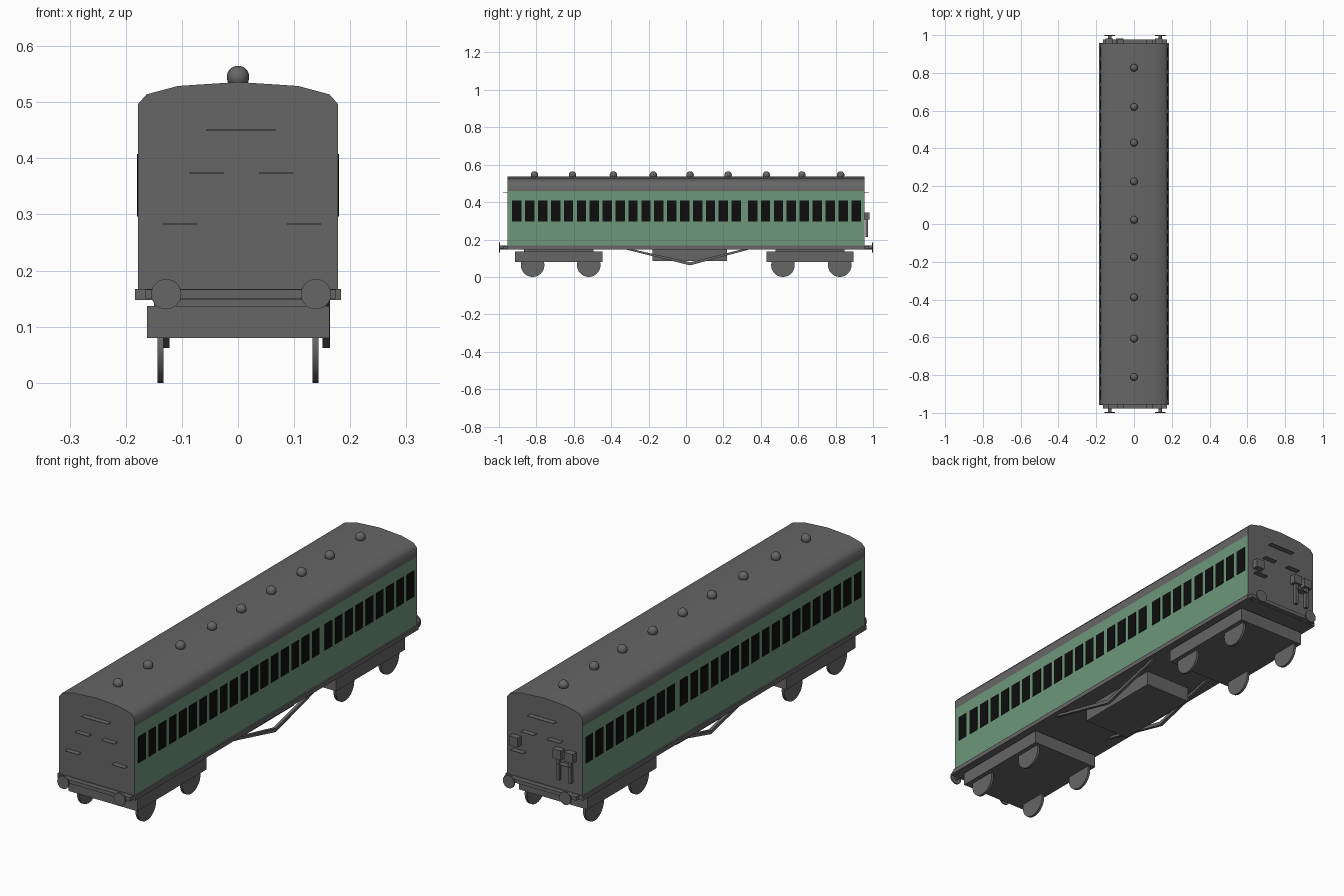
import bpy, bmesh, math
from mathutils import Matrix, Vector

cube = bpy.data.objects.get("Cube")
if cube:
    bpy.data.objects.remove(cube, do_unlink=True)


def material(name, rgb):
    m = bpy.data.materials.new(name)
    m.use_nodes = True
    m.diffuse_color = (*rgb, 1)
    m.node_tree.nodes["Principled BSDF"].inputs["Base Color"].default_value = (*rgb, 1)
    return m


GREY = material("dark grey", (0.133, 0.133, 0.133))
GREEN = material("coach green", (0.155, 0.305, 0.195))
BLACK = material("window black", (0.004, 0.004, 0.004))


def finish(name, bm, mats=(GREY,), smooth=None):
    bmesh.ops.recalc_face_normals(bm, faces=bm.faces)
    mesh = bpy.data.meshes.new(name)
    bm.to_mesh(mesh)
    bm.free()
    for m in mats:
        mesh.materials.append(m)
    ob = bpy.data.objects.new(name, mesh)
    bpy.context.collection.objects.link(ob)
    if smooth:
        bpy.ops.object.select_all(action='DESELECT')
        ob.select_set(True)
        bpy.context.view_layer.objects.active = ob
        bpy.ops.object.shade_smooth_by_angle(angle=math.radians(smooth))
    return ob


def add_box(bm, x, y, z):
    """Box from (low, high) pairs."""
    size = [b - a for a, b in (x, y, z)]
    mid = [(a + b) / 2 for a, b in (x, y, z)]
    bmesh.ops.create_cube(bm, size=1, matrix=Matrix.Translation(mid) @ Matrix.Diagonal((*size, 1)))


def box(name, x, y, z, mat=GREY):
    bm = bmesh.new()
    add_box(bm, x, y, z)
    return finish(name, bm, (mat,))


def cylinder(name, centre, radius, depth, axis):
    bm = bmesh.new()
    turn = Matrix.Rotation(math.pi / 2, 4, 'Y' if axis == 'X' else 'X')
    bmesh.ops.create_cone(bm, cap_ends=True, segments=28, radius1=radius, radius2=radius,
                          depth=depth, matrix=Matrix.Translation(centre) @ turn)
    return finish(name, bm, smooth=40)


def extrude(points, shift):
    bm = bmesh.new()
    face = bm.faces.new([bm.verts.new(p) for p in points])
    new = bmesh.ops.extrude_face_region(bm, geom=[face])["geom"]
    bmesh.ops.translate(bm, vec=Vector(shift),
                        verts=[g for g in new if isinstance(g, bmesh.types.BMVert)])
    return bm


# Coach body: arched section, green below the cantrail on both sides
END, HALF = 0.955, 0.178
half = [(HALF, 0.165), (HALF, 0.46), (HALF, 0.497), (0.163, 0.514), (0.107, 0.529)]
section = half + [(0, 0.536)] + [(-x, z) for x, z in reversed(half)]
bm = extrude([(x, -END, z) for x, z in section], (0, 2 * END, 0))
bm.normal_update()
for f in bm.faces:
    if abs(f.normal.x) > 0.9 and f.calc_center_median().z < 0.46:
        f.material_index = 1
finish("coach_body", bm, (GREY, GREEN), smooth=45)

# Windows: thin plates in two groups on each side
centres = [-0.904 + 0.069 * i for i in range(18)] + [0.356 + 0.0692 * i for i in range(9)]
for side, sx in (("left", 1), ("right", -1)):
    bm = bmesh.new()
    for y in centres:
        add_box(bm, sorted((sx * (HALF - 0.002), sx * (HALF + 0.002))),
                (y - 0.025, y + 0.025), (0.296, 0.408))
    finish(f"{side}_windows", bm, (BLACK,))

# Roof ventilators
for i, y in enumerate((-0.81, -0.607, -0.388, -0.175, 0.022, 0.225, 0.43, 0.62, 0.827)):
    bm = bmesh.new()
    bmesh.ops.create_uvsphere(bm, u_segments=16, v_segments=10, radius=0.02,
                              matrix=Matrix.Translation((0, y, 0.545)))
    finish(f"roof_ventilator_{i + 1}", bm, smooth=60)

# Underframe
box("underframe", (-0.184, 0.184), (-0.958, 0.958), (0.148, 0.167))
box("equipment_box", (-0.11, 0.11), (-0.18, 0.22), (0.085, 0.15))

# Truss rods: shallow V bars
rod = [(-0.335, 0.15), (0.022, 0.062), (0.35, 0.15), (0.31, 0.15), (0.022, 0.078), (-0.295, 0.15)]
for side, x in (("left", 0.151), ("right", -0.135)):
    finish(f"{side}_truss_rod", extrude([(x, y, z) for y, z in rod], (0.013, 0, 0)))

# Bogies and wheels
for end, mid, axles in (("front", -0.68, (-0.82, -0.52)), ("back", 0.663, (0.518, 0.822))):
    box(f"{end}_bogie_frame", (-0.162, 0.163), (mid - 0.233, mid + 0.233), (0.08, 0.137))
    box(f"{end}_bogie_bolster", (-0.15, 0.15), (mid - 0.185, mid + 0.185), (0.137, 0.149))
    for i, y in enumerate(axles):
        for side, x in (("left", 0.138), ("right", -0.138)):
            cylinder(f"{end}_{side}_wheel_{i + 1}", (x, y, 0.063), 0.063, 0.011, 'X')

# End fittings: beam, buffers and horizontal steps
steps = [(-0.057, 0.067, 0.45), (-0.087, -0.025, 0.374), (0.037, 0.098, 0.374),
         (-0.134, -0.073, 0.283), (0.087, 0.148, 0.283)]
for end, s in (("front", -1), ("back", 1)):
    box(f"{end}_buffer_beam", (-0.165, 0.175), sorted((s * 0.95, s * 0.978)), (0.15, 0.166))
    for side, x in (("left", 0.139), ("right", -0.128)):
        cylinder(f"{end}_{side}_buffer_shank", (x, s * 0.975, 0.158), 0.01, 0.045, 'Y')
        cylinder(f"{end}_{side}_buffer_head", (x, s * 0.997, 0.158), 0.027, 0.006, 'Y')
    bm = bmesh.new()
    for x0, x1, z in steps:
        add_box(bm, (x0, x1), sorted((s * 0.95, s * 0.978)), (z - 0.001, z + 0.001))
    finish(f"{end}_steps", bm)

# Back connector boxes, two with hanging hoses
for i, (x, hose) in enumerate(((0.13, False), (-0.075, True), (-0.13, True))):
    box(f"connector_box_{i + 1}", (x - 0.02, x + 0.02), (0.95, 0.982), (0.306, 0.345))
    if hose:
        box(f"connector_hose_{i + 1}", (x - 0.007, x + 0.007), (0.96, 0.974), (0.213, 0.307))
